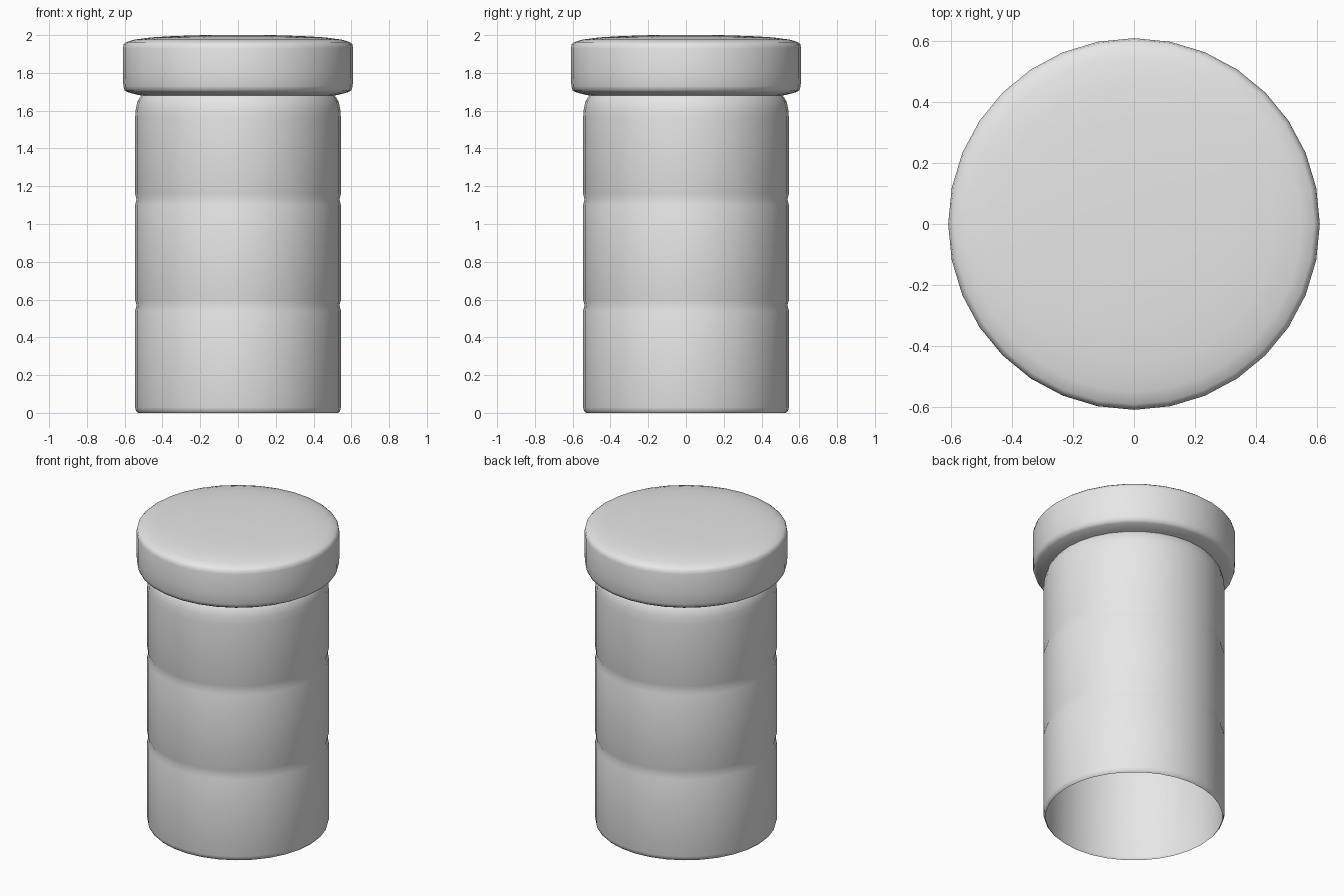
import bpy
import bmesh
import math

SIDES = 32

old = bpy.data.objects.get("Cube")
if old:
    bpy.data.objects.remove(old, do_unlink=True)

# Single plain grey material
grey = bpy.data.materials.new("light_grey")
grey.use_nodes = True
grey.diffuse_color = (0.8, 0.8, 0.8, 1)
grey.node_tree.nodes["Principled BSDF"].inputs["Base Color"].default_value = (0.8, 0.8, 0.8, 1)


def lathe(name, profile):
    """Revolve (radius, height) points around the z axis."""
    bm = bmesh.new()
    verts = [bm.verts.new((r, 0, z)) for r, z in profile]
    edges = [bm.edges.new(pair) for pair in zip(verts, verts[1:])]
    bmesh.ops.spin(bm, geom=verts + edges, cent=(0, 0, 0), axis=(0, 0, 1),
                   angle=math.tau, steps=SIDES, use_duplicate=False)
    bmesh.ops.remove_doubles(bm, verts=bm.verts[:], dist=0.0005)
    bmesh.ops.recalc_face_normals(bm, faces=bm.faces[:])
    if bm.calc_volume(signed=True) < 0:
        bmesh.ops.reverse_faces(bm, faces=bm.faces[:])
    for face in bm.faces:
        face.smooth = True
    mesh = bpy.data.meshes.new(name)
    bm.to_mesh(mesh)
    bm.free()
    mesh.materials.append(grey)
    obj = bpy.data.objects.new(name, mesh)
    bpy.context.collection.objects.link(obj)
    return obj


# Hollow tube, open below: rounded rim, two shallow seams, rounded shoulder
tube = [(0.53, 0), (0.54, 0.01), (0.545, 0.03)]
for seam in (0.57, 1.13):
    tube += [(0.545, seam - 0.03), (0.537, seam), (0.545, seam + 0.03)]
tube += [(0.545, 1.56), (0.541, 1.61), (0.532, 1.65), (0.518, 1.672), (0.512, 1.68)]
lathe("tube_body", tube)

# Overhanging cap with rounded corners and a gently domed top
lathe("cap", [(0.512, 1.68), (0.535, 1.685), (0.585, 1.698), (0.6, 1.708),
              (0.607, 1.73), (0.61, 1.8), (0.61, 1.93), (0.605, 1.952),
              (0.592, 1.963), (0.55, 1.976), (0.46, 1.988), (0.34, 1.995),
              (0.18, 2), (0, 2)])
